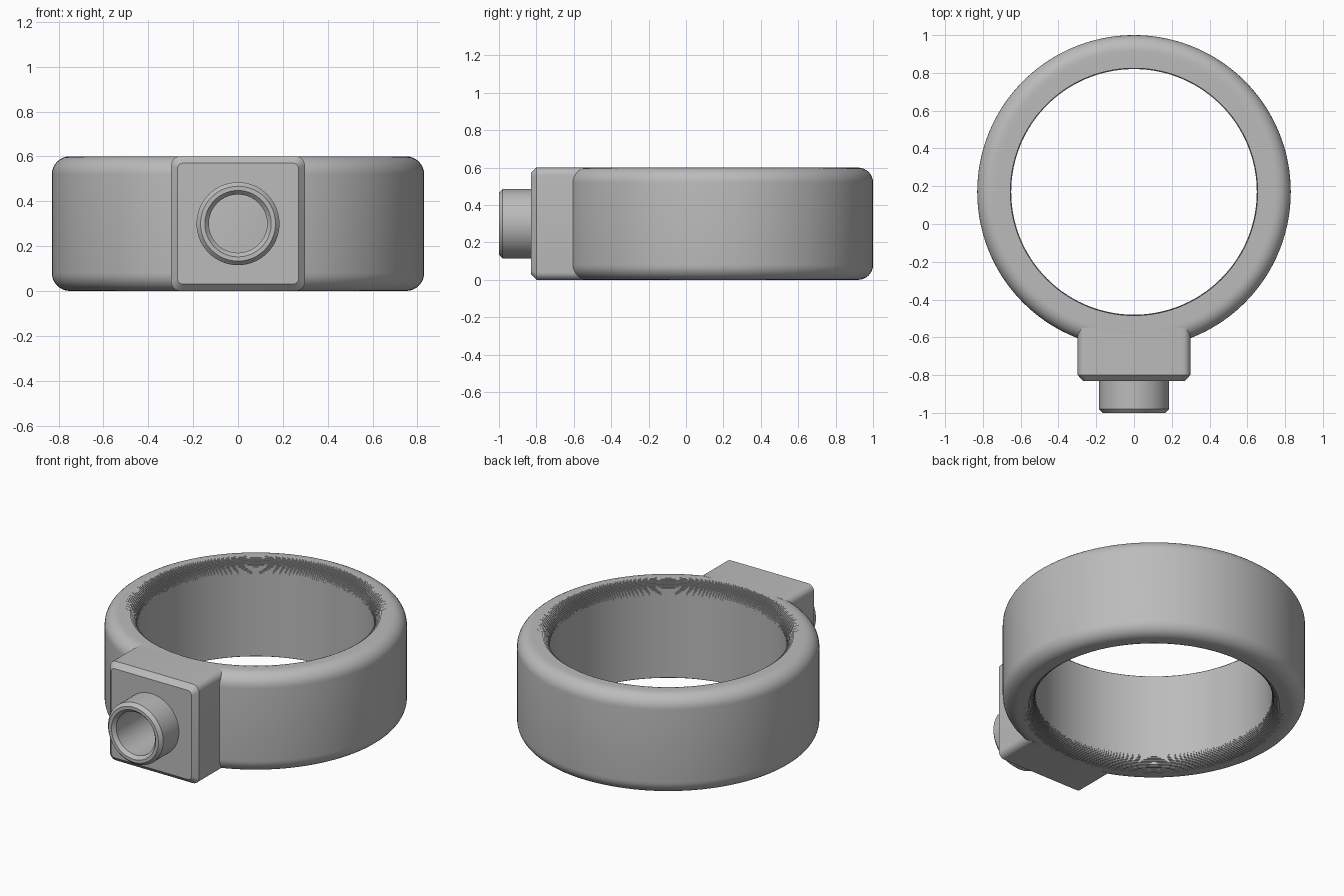
import bpy, bmesh
from math import sin, cos, pi, radians
from mathutils import Matrix

if "Cube" in bpy.data.objects:
    bpy.data.objects.remove(bpy.data.objects["Cube"], do_unlink=True)

grey = bpy.data.materials.new("plain grey")
grey.use_nodes = True
colour = (0.5, 0.5, 0.5, 1)
grey.diffuse_color = colour
grey.node_tree.nodes["Principled BSDF"].inputs["Base Color"].default_value = colour


def finish(name, loops, closed, matrix=Matrix()):
    """Skin a row of point loops; wrap it around if closed, else cap both ends."""
    bm = bmesh.new()
    rows = [[bm.verts.new(matrix @ Matrix.Translation(p).to_translation()) for p in loop]
            for loop in loops]
    n = len(rows[0])
    pairs = list(zip(rows, rows[1:] + rows[:1]))
    for a, b in pairs if closed else pairs[:-1]:
        for i in range(n):
            j = (i + 1) % n
            bm.faces.new((a[i], a[j], b[j], b[i]))
    if not closed:
        bm.faces.new(rows[0])
        bm.faces.new(rows[-1])
    bmesh.ops.recalc_face_normals(bm, faces=bm.faces)
    mesh = bpy.data.meshes.new(name)
    bm.to_mesh(mesh)
    bm.free()
    mesh.materials.append(grey)
    obj = bpy.data.objects.new(name, mesh)
    bpy.context.collection.objects.link(obj)
    return obj


def lathe(name, profile, sides, matrix, closed=True):
    """Turn a (radius, height) profile around the z axis."""
    loops = [[(r * cos(2 * pi * i / sides), r * sin(2 * pi * i / sides), z)
              for i in range(sides)] for r, z in profile]
    return finish(name, loops, closed, matrix)


def rounded_rect(half_w, half_h, radius, y):
    points = []
    for k, (sx, sz) in enumerate([(1, 1), (-1, 1), (-1, -1), (1, -1)]):
        for i in range(7):
            a = (k + i / 6) * pi / 2
            points.append((sx * (half_w - radius) + radius * cos(a), y,
                           MID + sz * (half_h - radius) + radius * sin(a)))
    return points


def smooth(obj):
    bpy.ops.object.select_all(action='DESELECT')
    obj.select_set(True)
    bpy.context.view_layer.objects.active = obj
    bpy.ops.object.shade_smooth_by_angle(angle=radians(29))


MID, OUTER, INNER, FILLET = 0.3, 0.83, 0.65, 0.08

# Ring: rounded outer edge, finely stepped inner edge, mirrored top to bottom
upper = []
for i in range(9):
    a = i / 8 * pi / 2
    upper.append((OUTER - FILLET + FILLET * cos(a), MID - FILLET + FILLET * sin(a)))
STEPS = 14
arc = [(INNER + FILLET - FILLET * sin(i / STEPS * pi / 2),
        MID - FILLET + FILLET * cos(i / STEPS * pi / 2)) for i in range(STEPS + 1)]
upper.append(arc[0])
for (r0, z0), (r1, z1) in zip(arc, arc[1:]):
    upper += [(r1, z0), (r1, z1)]
# merge each step into an alternating tread and riser
profile = upper + [(r, -z) for r, z in reversed(upper)]
ring = lathe("ring_band", profile, 144, Matrix.Translation((0, 0.17, MID)))

# Mounting block with a chamfered front
block = finish("mounting_block", [rounded_rect(0.27, 0.27, 0.025, -0.83),
                                  rounded_rect(0.298, 0.3, 0.04, -0.80),
                                  rounded_rect(0.298, 0.3, 0.04, -0.55)], False)

# Blind bore through the block
to_front = Matrix.Translation((0, 0, MID)) @ Matrix.Rotation(pi / 2, 4, 'X')
cutter = lathe("bore_cutter", [(0.13, 0.65), (0.13, 0.9)], 64, to_front, False)
cutter.hide_render = True
cut = block.modifiers.new("bore", 'BOOLEAN')
cut.operation, cut.solver, cut.object = 'DIFFERENCE', 'EXACT', cutter
bpy.context.view_layer.objects.active = block
bpy.ops.object.modifier_apply(modifier=cut.name)
bpy.data.objects.remove(cutter, do_unlink=True)

# Round hollow spout with chamfered rims
spout = lathe("spout", [(0.185, 0.82), (0.185, 0.98), (0.167, 1.0), (0.148, 1.0),
                        (0.13, 0.98), (0.13, 0.82)], 64, to_front)

for part in (ring, block, spout):
    smooth(part)
